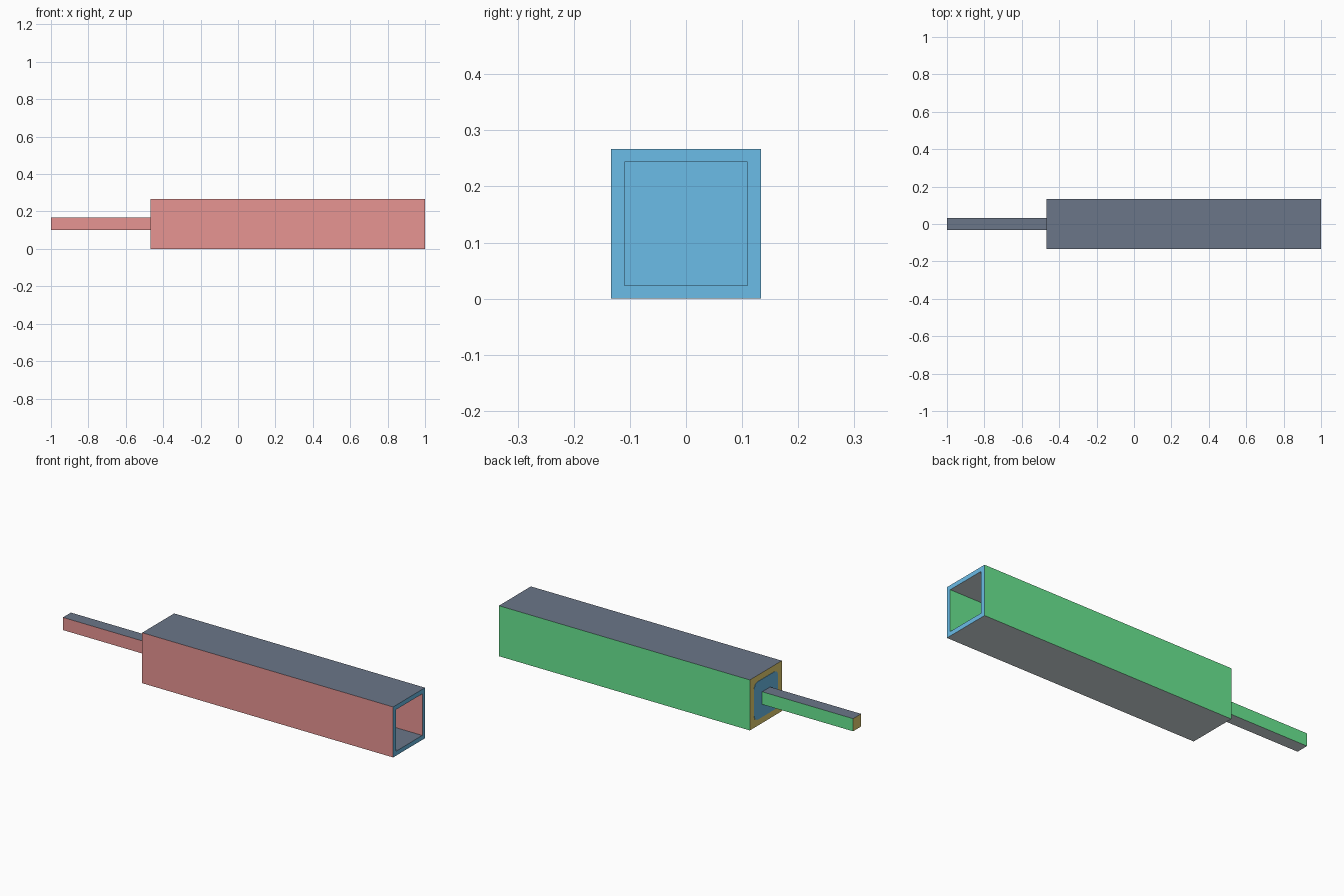
import bpy, bmesh, math
from mathutils import Vector, Matrix

cube = bpy.data.objects.get("Cube")
if cube:
    bpy.data.objects.remove(cube, do_unlink=True)


def material(name, rgb):
    linear = [((c / 255 + 0.055) / 1.055) ** 2.4 for c in rgb] + [1]
    mat = bpy.data.materials.new(name)
    mat.use_nodes = True
    mat.diffuse_color = linear
    bsdf = next(n for n in mat.node_tree.nodes if n.type == 'BSDF_PRINCIPLED')
    bsdf.inputs["Base Color"].default_value = linear
    return mat


# One colour per facing direction
PALETTE = [
    (Vector((1, 0, 0)), material("sky_blue", (118, 206, 253))),
    (Vector((-1, 0, 0)), material("pale_yellow", (250, 227, 125))),
    (Vector((0, 1, 0)), material("mint_green", (115, 250, 158))),
    (Vector((0, -1, 0)), material("salmon_pink", (252, 162, 160))),
    (Vector((0, 0, 1)), material("slate_grey", (107, 118, 137))),
    (Vector((0, 0, -1)), material("ice_white", (236, 248, 253))),
]
MID = 2 / 15    # height of the long axis
WALL = 1 / 30   # tube wall thickness
TUBE_END = -7 / 15


def box(x0, x1, width):
    bm = bmesh.new()
    size = Matrix.Diagonal((x1 - x0, width, width, 1))
    bmesh.ops.create_cube(bm, size=1, matrix=Matrix.Translation(((x0 + x1) / 2, 0, MID)) @ size)
    return bm


def finish(bm, name, only_blue=False):
    mesh = bpy.data.meshes.new(name)
    bm.normal_update()
    for _, mat in PALETTE:
        mesh.materials.append(mat)
    for f in bm.faces:
        facing = [f.normal.dot(d) for d, _ in PALETTE]
        f.material_index = 0 if only_blue else facing.index(max(facing))
    bm.to_mesh(mesh)
    bm.free()
    obj = bpy.data.objects.new(name, mesh)
    bpy.context.collection.objects.link(obj)
    return obj


# Hollow square tube, open at +x and closed at -x
bm = box(TUBE_END, 1, 2 * MID)
bm.normal_update()
mouth = [f for f in bm.faces if f.normal.x > 0.9]
bmesh.ops.inset_region(bm, faces=mouth, thickness=WALL)
bmesh.ops.inset_region(bm, faces=mouth, thickness=0, depth=TUBE_END - 1 + 0.004)
finish(bm, "square_tube")

# Thin square rod
finish(box(-1, TUBE_END, 2 * WALL), "rod")

# Painted panel with clipped corners around the rod
bm = box(TUBE_END - 0.002, TUBE_END, 6 * WALL)
edges = [e for e in bm.edges if abs(e.verts[0].co.x - e.verts[1].co.x) > 0.001]
bmesh.ops.bevel(bm, geom=edges, offset=0.028, segments=2, profile=0.5, affect='EDGES')
finish(bm, "end_panel", only_blue=True)
